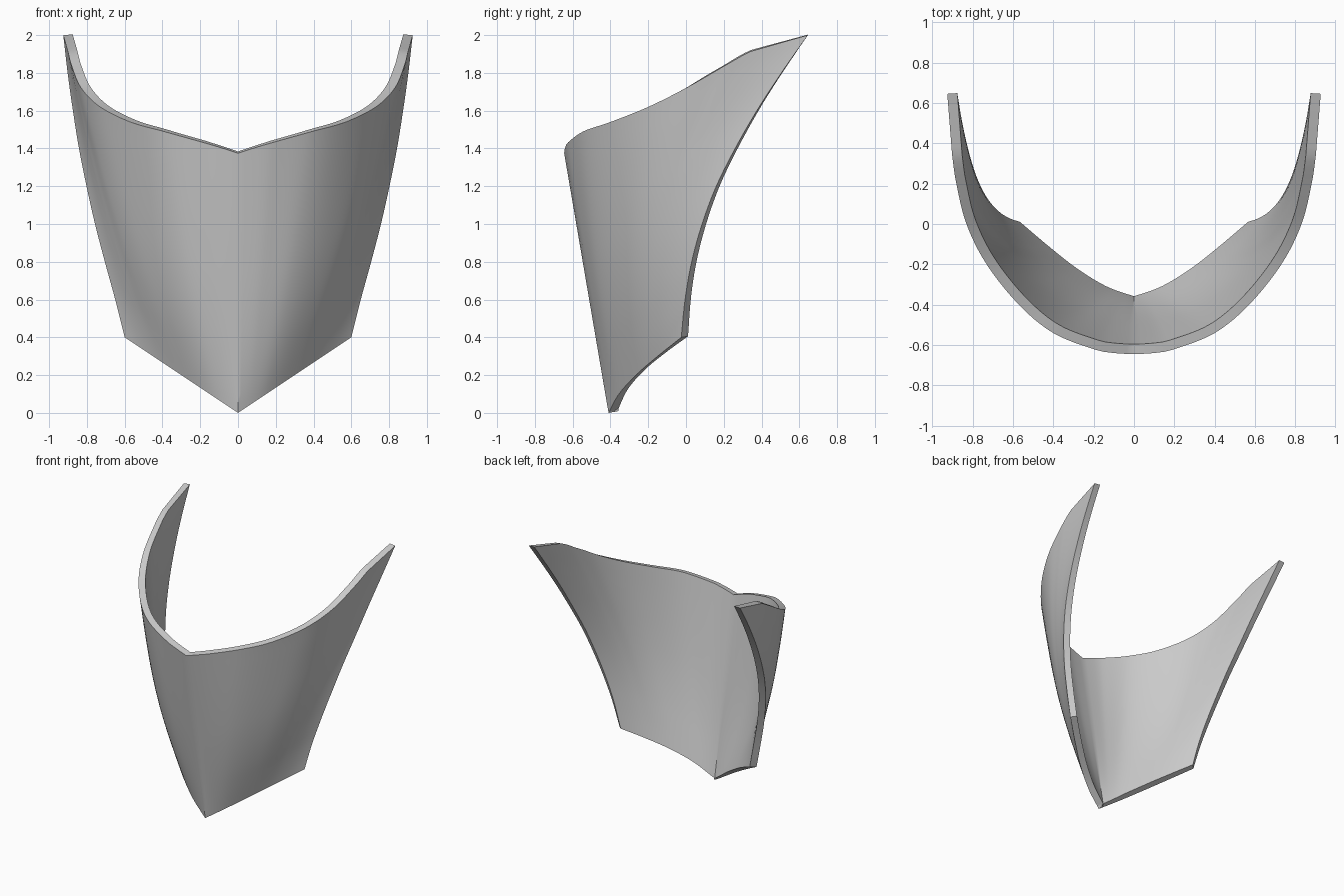
import bpy, bmesh, math
from mathutils import Vector

if "Cube" in bpy.data.objects:
    bpy.data.objects.remove(bpy.data.objects["Cube"])

NU, NV = 48, 32


def smooth(points, steps=24):
    """Dense Catmull-Rom curve through the points."""
    p = [Vector(q) for q in points]
    p = [2 * p[0] - p[1]] + p + [2 * p[-1] - p[-2]]
    out = []
    for i in range(1, len(p) - 2):
        a, b, c, d = p[i - 1:i + 3]
        for k in range(steps):
            t = k / steps
            out.append(0.5 * (2 * b + (c - a) * t + (2 * a - 5 * b + 4 * c - d) * t**2
                              + (3 * b - a - 3 * c + d) * t**3))
    return out + [p[-2]]


def resample(pts, n):
    """n + 1 points at equal distances along a dense curve."""
    dist = [0]
    for a, b in zip(pts, pts[1:]):
        dist.append(dist[-1] + (b - a).length)
    out, j = [], 0
    for i in range(n + 1):
        s = dist[-1] * i / n
        while j < len(pts) - 2 and dist[j + 1] < s:
            j += 1
        span = dist[j + 1] - dist[j]
        out.append(pts[j].lerp(pts[j + 1], (s - dist[j]) / span if span else 0))
    return out


# Boundary curves of the right half; the top rim ends in a straight run
rim = smooth([(0, -.645, 1.375), (.1, -.639, 1.407), (.2, -.62, 1.436), (.4, -.54, 1.492),
              (.57, -.40, 1.54), (.73, -.20, 1.62), (.83, 0, 1.72), (.88, .2, 1.835),
              (.90, .33, 1.91)])
top = resample(rim + [Vector((.925, .645, 2.0))], NU)
bottom = resample(smooth([(0, -.41, 0), (.15, -.355, .1), (.3, -.265, .2),
                          (.45, -.15, .3), (.6, -.025, .4)]), NU)
centre = resample([Vector((0, -.41, 0)), Vector((0, -.645, 1.375))], NV)
side = resample(smooth([(.6, -.025, .4), (.65, -.005, .6), (.705, .03, .8), (.757, .085, 1.0),
                        (.802, .16, 1.2), (.842, .26, 1.4), (.874, .375, 1.6),
                        (.902, .505, 1.8), (.925, .645, 2.0)]), NV)

# Curved patch blended between the four boundaries
bm = bmesh.new()
grid = []
for j in range(NV + 1):
    v = j / NV
    row = []
    for i in range(NU + 1):
        u = i / NU
        p = bottom[i].lerp(top[i], v) + centre[j].lerp(side[j], u)
        p -= bottom[0].lerp(bottom[-1], u).lerp(top[0].lerp(top[-1], u), v)
        row.append(bm.verts.new(p))
    grid.append(row)
for j in range(NV):
    for i in range(NU):
        bm.faces.new((grid[j][i], grid[j][i + 1], grid[j + 1][i + 1], grid[j + 1][i]))
mesh = bpy.data.meshes.new("curved_shield")
bm.to_mesh(mesh)
bm.free()
shield = bpy.data.objects.new("curved_shield", mesh)
bpy.context.collection.objects.link(shield)

# Mirror to the left, then thicken inward
mir = shield.modifiers.new("mirror", 'MIRROR')
mir.merge_threshold = 0.0005
sol = shield.modifiers.new("thickness", 'SOLIDIFY')
sol.thickness = 0.05
sol.offset = -1
sol.use_even_offset = True

bpy.context.view_layer.objects.active = shield
shield.select_set(True)
for name in ("mirror", "thickness"):
    bpy.ops.object.modifier_apply(modifier=name)
bpy.ops.object.shade_smooth_by_angle(angle=math.radians(40))
